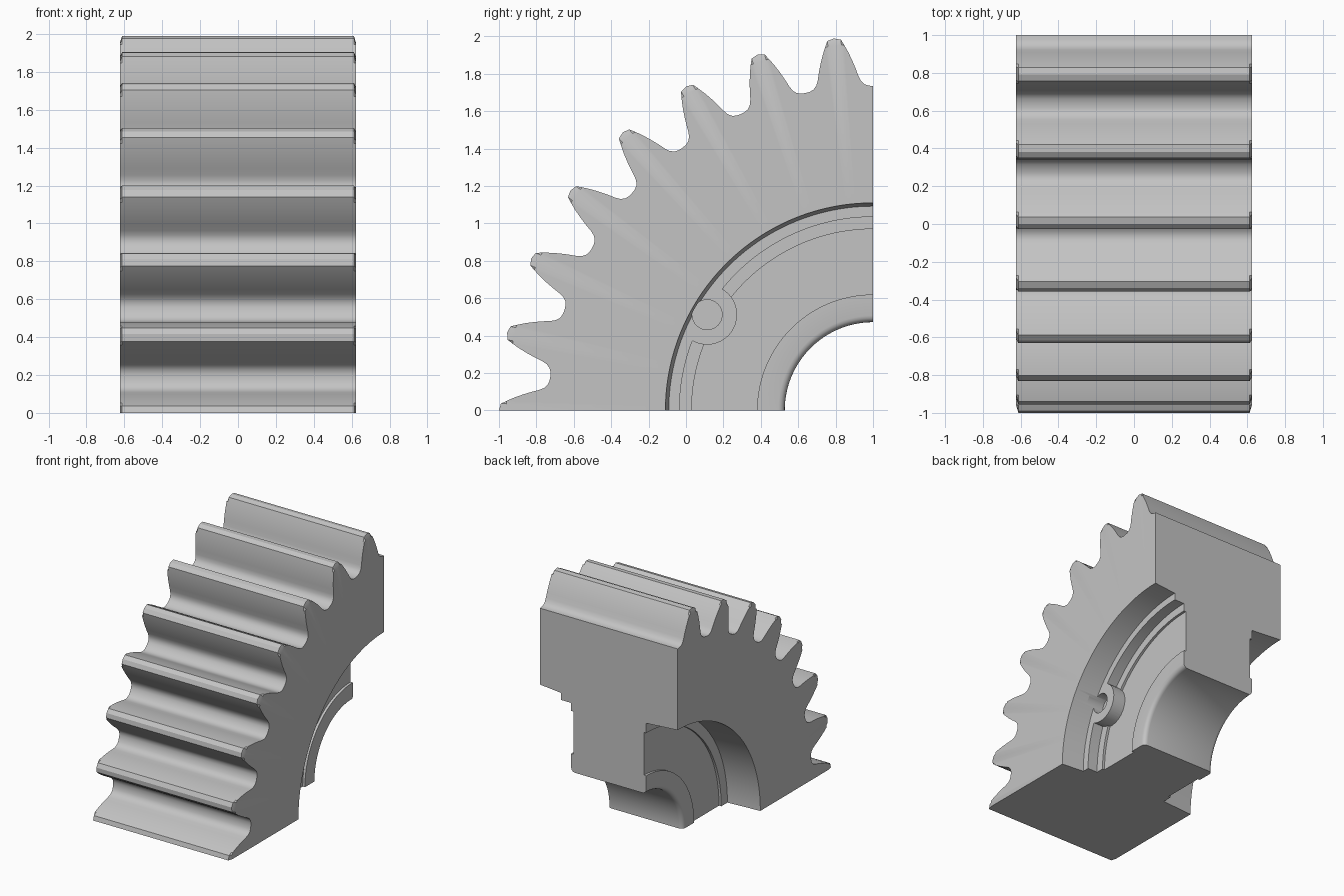
import bpy, bmesh
from math import sin, cos, radians, pi
from mathutils import Matrix

old = bpy.data.objects.get("Cube")
if old:
    bpy.data.objects.remove(old, do_unlink=True)

steel = bpy.data.materials.new("grey_steel")
steel.use_nodes = True
grey = (0.55, 0.55, 0.55, 1)
steel.diffuse_color = grey
steel.node_tree.nodes["Principled BSDF"].inputs["Base Color"].default_value = grey

WIDTH, BEVEL, TIP_BEVEL = 0.624, 0.612, 1.96
PITCH, BORE, HUB_X, FILLET = 12, 0.472, 0.34, 0.035


def finish(bm, name):
    bmesh.ops.recalc_face_normals(bm, faces=bm.faces)
    mesh = bpy.data.meshes.new(name)
    bm.to_mesh(mesh)
    bm.free()
    mesh.materials.append(steel)
    ob = bpy.data.objects.new(name, mesh)
    bpy.context.collection.objects.link(ob)
    return ob


def rod(name, radius, x0, x1, y, z):
    """Solid cylinder lying along x."""
    bm = bmesh.new()
    bmesh.ops.create_cone(bm, cap_ends=True, segments=40, radius1=radius,
                          radius2=radius, depth=x1 - x0,
                          matrix=Matrix.Translation(((x0 + x1) / 2, y, z))
                          @ Matrix.Rotation(pi / 2, 4, 'Y'))
    return finish(bm, name)


def combine(target, tool, operation):
    mod = target.modifiers.new(operation.lower(), 'BOOLEAN')
    mod.object, mod.operation, mod.solver = tool, operation, 'EXACT'
    bpy.context.view_layer.objects.active = target
    bpy.ops.object.modifier_apply(modifier=mod.name)
    bpy.data.objects.remove(tool, do_unlink=True)


# Tooth outline: degrees from the tooth centre, radius
half_tooth = [(0, 2.0), (1.05, 1.99), (1.5, 1.96), (2.05, 1.92), (2.6, 1.875),
              (3.1, 1.83), (3.5, 1.79), (3.9, 1.763), (4.5, 1.745), (5.2, 1.737)]
outline = [(0, 1.735)]
for k in range(8):
    centre = PITCH * (k + 0.5)
    outline += [(centre - a, r) for a, r in reversed(half_tooth)]
    outline += [(centre + a, r) for a, r in half_tooth[1:]]
    outline.append((centre + PITCH / 2, 1.735))
outline = [p for p in outline if p[0] <= 90]

# Inner cross-section from the +x rim to the -x rim: x, radius
arc = [(HUB_X - FILLET + FILLET * cos(t * pi / 8),
        BORE + FILLET - FILLET * sin(t * pi / 8)) for t in range(5)]
inner = [(WIDTH, 1.11), (0.43, 1.092), (0.43, 1.035), (HUB_X, 1.035),
         (HUB_X, 0.97), (0.32, 0.97), (0.32, 0.62), (HUB_X, 0.62)]
inner += arc + [(-x, r) for x, r in reversed(arc)]
inner += [(-HUB_X, 0.62), (-0.32, 0.62), (-0.32, 0.97), (-HUB_X, 0.97),
          (-HUB_X, 1.05), (-WIDTH, 1.07)]

# Gear quarter swept about the axle line at y = 1, z = 0
bm = bmesh.new()
rings = []
for angle, radius in outline:
    a = radians(angle)
    low = min(radius, TIP_BEVEL)
    section = inner + [(-WIDTH, low), (-BEVEL, radius), (BEVEL, radius), (WIDTH, low)]
    rings.append([bm.verts.new((x, 1 - r * sin(a), r * cos(a))) for x, r in section])
for r0, r1 in zip(rings, rings[1:]):
    for i in range(len(r0)):
        bm.faces.new((r0[i - 1], r0[i], r1[i], r1[i - 1]))
bm.faces.new(rings[0])
bm.faces.new(rings[-1])
gear = finish(bm, "gear_quarter")

# Round boss with a blind hole beside the recess wall
combine(gear, rod("boss", 0.16, 0.3, 0.431, 0.113, 0.512), 'UNION')
combine(gear, rod("boss_hole", 0.08, 0.341, 0.5, 0.113, 0.512), 'DIFFERENCE')

bpy.ops.object.select_all(action='DESELECT')
gear.select_set(True)
bpy.context.view_layer.objects.active = gear
bpy.ops.object.shade_smooth_by_angle(angle=radians(28))
